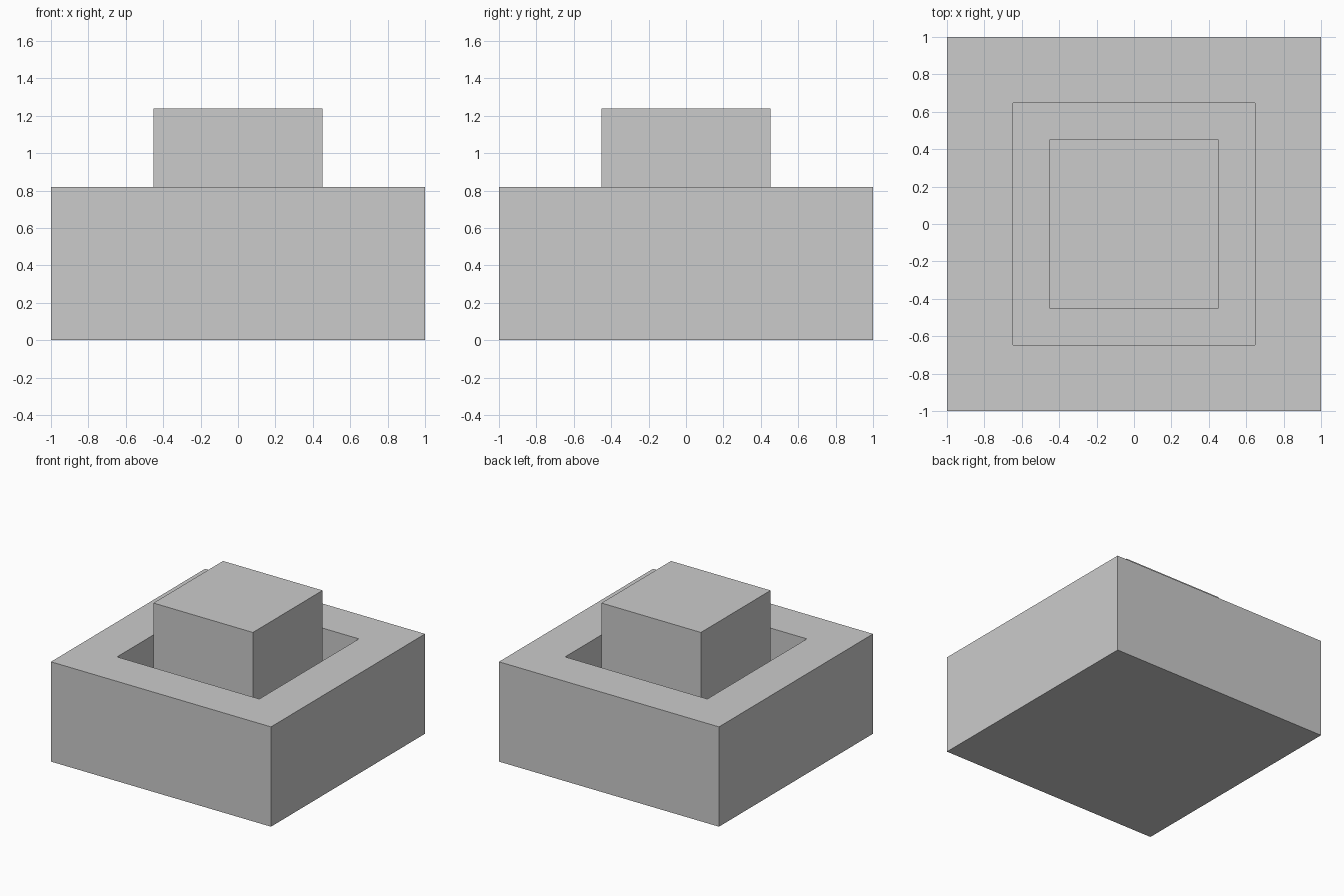
import bpy, bmesh

if "Cube" in bpy.data.objects:
    bpy.data.objects.remove(bpy.data.objects["Cube"])

TOP, FLOOR, BUTTON_TOP = 0.82, 0.41, 1.24


def box(name, size, z0, z1, recess=None):
    """Square block; optional recess = (side, floor z) sunk into its top."""
    bm = bmesh.new()
    bmesh.ops.create_cube(bm, size=1)
    for v in bm.verts:
        v.co.x *= size
        v.co.y *= size
        v.co.z = z1 if v.co.z > 0 else z0
    if recess:
        side, floor = recess
        bm.normal_update()
        top = max(bm.faces, key=lambda f: f.calc_center_median().z)
        # inset the top to the rim of the recess, then sink it
        bmesh.ops.inset_region(bm, faces=[top], thickness=(size - side) / 2)
        sunk = bmesh.ops.extrude_discrete_faces(bm, faces=[top])["faces"][0]
        for v in sunk.verts:
            v.co.z = floor
    bmesh.ops.recalc_face_normals(bm, faces=bm.faces)
    mesh = bpy.data.meshes.new(name)
    bm.to_mesh(mesh)
    bm.free()
    obj = bpy.data.objects.new(name, mesh)
    bpy.context.collection.objects.link(obj)
    return obj


# Housing with a square well in the top
box("housing", 2.0, 0.0, TOP, recess=(1.0, FLOOR))

# Push block standing in the well with a narrow gap all round
box("button", 0.904, FLOOR, BUTTON_TOP)
